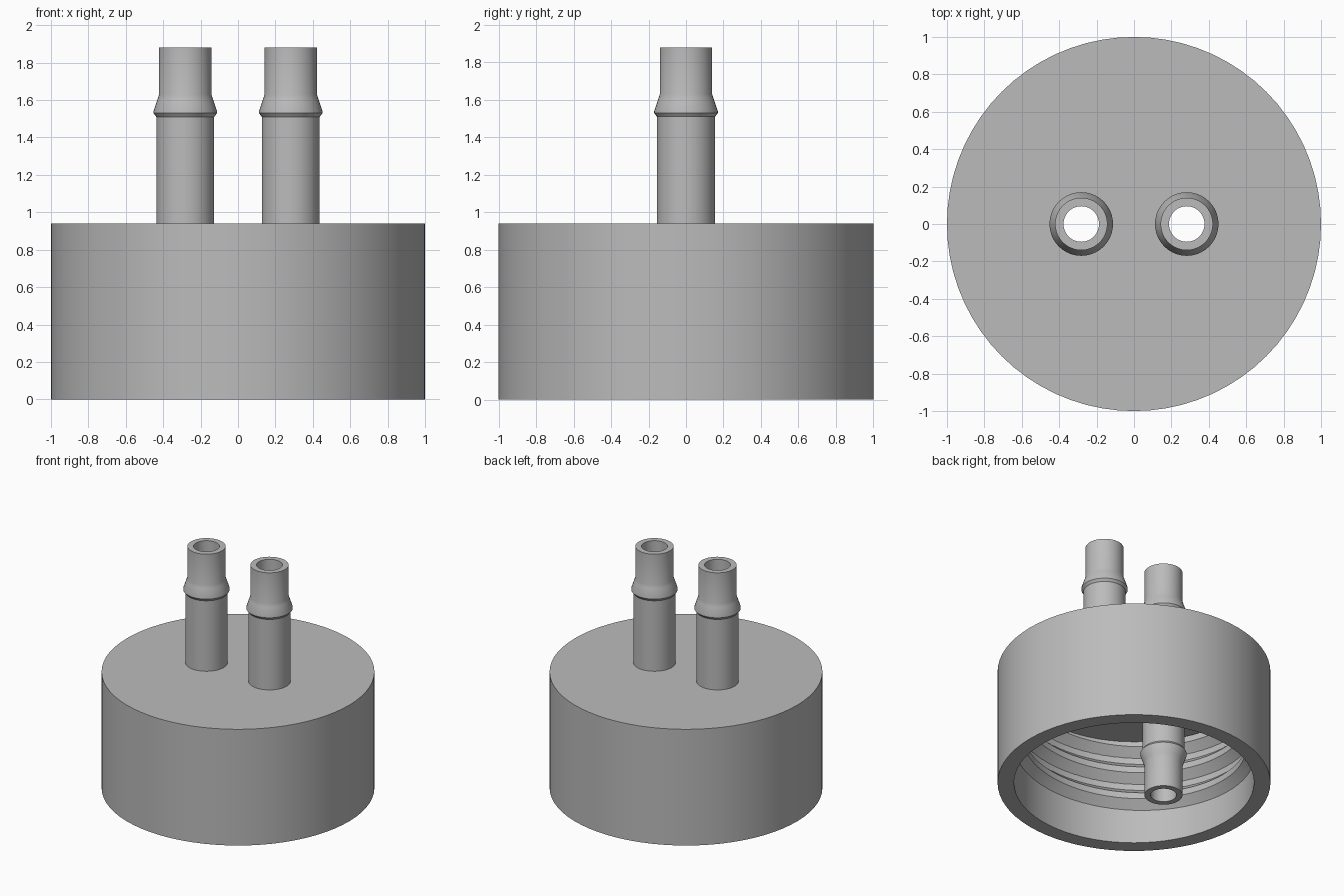
import bpy, bmesh, math
from mathutils import Matrix, Vector

cube = bpy.data.objects.get("Cube")
if cube:
    bpy.data.objects.remove(cube)

PLATE_TOP, PLATE_BOTTOM = 0.94, 0.82
BORE, OFFSET, WALL = 0.095, 0.282, 0.88

grey = bpy.data.materials.new("plain grey")
grey.use_nodes = True
grey.diffuse_color = (0.5, 0.5, 0.5, 1)
grey.node_tree.nodes["Principled BSDF"].inputs["Base Color"].default_value = (0.5, 0.5, 0.5, 1)


def finish(name, bm):
    bmesh.ops.remove_doubles(bm, verts=bm.verts, dist=1e-5)
    bmesh.ops.recalc_face_normals(bm, faces=bm.faces)
    mesh = bpy.data.meshes.new(name)
    bm.to_mesh(mesh)
    bm.free()
    mesh.materials.append(grey)
    obj = bpy.data.objects.new(name, mesh)
    bpy.context.collection.objects.link(obj)
    return obj


def lathe(name, profile, steps, x=0, closed=False):
    """Spin (radius, height) points around a vertical axis at x."""
    bm = bmesh.new()
    verts = [bm.verts.new((r, 0, z)) for r, z in profile]
    pairs = list(zip(verts, verts[1:]))
    if closed:
        pairs.append((verts[-1], verts[0]))
    edges = [bm.edges.new(p) for p in pairs]
    bmesh.ops.spin(bm, geom=verts + edges, cent=(0, 0, 0), axis=(0, 0, 1),
                   angle=math.tau, steps=steps, use_merge=True)
    bmesh.ops.translate(bm, verts=bm.verts, vec=(x, 0, 0))
    return finish(name, bm)


def smooth(obj):
    bpy.ops.object.select_all(action='DESELECT')
    obj.select_set(True)
    bpy.context.view_layer.objects.active = obj
    bpy.ops.object.shade_smooth_by_angle(angle=math.radians(25))


# Hollow cap, open underneath
cap = lathe("cap", [(0, PLATE_TOP), (1, PLATE_TOP), (1, 0), (WALL, 0),
                    (WALL, PLATE_BOTTOM), (0, PLATE_BOTTOM)], 72)

# Two holes through the plate
for side in (-1, 1):
    bm = bmesh.new()
    bmesh.ops.create_cone(bm, cap_ends=True, segments=40, radius1=BORE, radius2=BORE, depth=0.5,
                          matrix=Matrix.Translation((side * OFFSET, 0, 0.88)))
    cutter = finish("hole_cutter", bm)
    cutter.hide_render = True
    mod = cap.modifiers.new("hole", 'BOOLEAN')
    mod.operation, mod.solver, mod.object = 'DIFFERENCE', 'EXACT', cutter
    bpy.ops.object.select_all(action='DESELECT')
    bpy.context.view_layer.objects.active = cap
    cap.select_set(True)
    bpy.ops.object.modifier_apply(modifier=mod.name)
    bpy.data.objects.remove(cutter)
smooth(cap)


def barb(name, x, tip, way, base):
    """Hose barb: tip height, direction it points, and height of its base."""
    outline = [(BORE, 0), (0.14, 0), (0.14, 0.25), (0.148, 0.275), (0.17, 0.34),
               (0.17, 0.35), (0.155, 0.37)]
    profile = [(BORE, base)] + [(r, tip - way * d) for r, d in outline] + [(0.155, base)]
    smooth(lathe(name, profile, 40, x))


# Hose barbs above, and one hanging inside the cap
barb("left_barb", OFFSET, 1.88, 1, PLATE_TOP)
barb("right_barb", -OFFSET, 1.88, 1, PLATE_TOP)
barb("inner_barb", -OFFSET, 0, -1, PLATE_BOTTOM)

# Helical thread on the inner wall, fading out at both ends
PITCH, START, TURNS, STEPS = 0.22, math.radians(100), 2.55, 184
bm = bmesh.new()
rows = []
for i in range(STEPS + 1):
    turn = TURNS * i / STEPS
    a = START + turn * math.tau
    z = 0.19 + PITCH * turn
    fade = min(1, turn / 0.08, (TURNS - turn) / 0.08)
    crest = WALL - 0.06 * fade
    section = [(WALL + 0.005, z), (crest, z + 0.07), (crest, z + 0.12), (WALL + 0.005, z + 0.18)]
    rows.append([bm.verts.new((r * math.cos(a), r * math.sin(a), min(h, PLATE_BOTTOM)))
                 for r, h in section])
for lower, upper in zip(rows, rows[1:]):
    for j in range(4):
        k = (j + 1) % 4
        bm.faces.new((lower[j], lower[k], upper[k], upper[j]))
bm.faces.new(rows[0])
bm.faces.new(rows[-1])
smooth(finish("inner_thread", bm))
